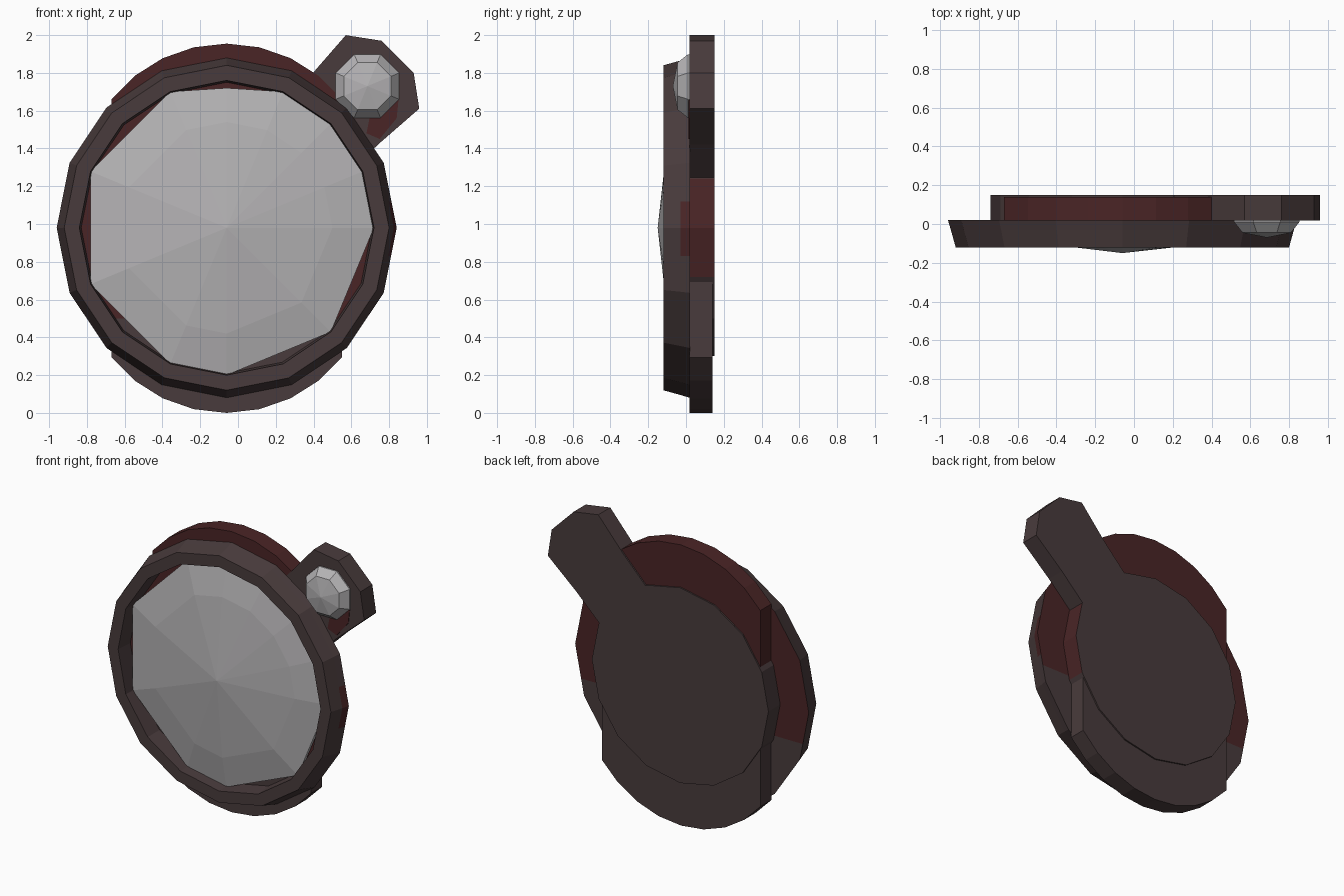
import bpy, bmesh, math
from mathutils import Vector

if "Cube" in bpy.data.objects:
    bpy.data.objects.remove(bpy.data.objects["Cube"])

CX, CZ = -0.06, 0.98          # centre of the round case


def mat(name, rgb):
    m = bpy.data.materials.new(name)
    m.diffuse_color = (*rgb, 1)
    m.use_nodes = True
    m.node_tree.nodes["Principled BSDF"].inputs["Base Color"].default_value = m.diffuse_color
    return m


BROWN = mat("dark_brown", (0.066, 0.044, 0.045))
RED = mat("dark_red", (0.068, 0.018, 0.019))
GLASS = mat("pale_grey", (0.46, 0.45, 0.46))


def polar(r, deg, cx=CX, cz=CZ):
    a = math.radians(deg)
    return (cx + r * math.cos(a), cz + r * math.sin(a))


def finish(name, bm, mats, rule=None, cuts=()):
    bmesh.ops.recalc_face_normals(bm, faces=bm.faces[:])
    for z in cuts:            # horizontal cuts so colours can change by height
        bmesh.ops.bisect_plane(bm, geom=bm.verts[:] + bm.edges[:] + bm.faces[:],
                               plane_co=(0, 0, z), plane_no=(0, 0, 1))
    bm.normal_update()
    if rule:
        for f in bm.faces:
            f.material_index = int(bool(rule(f.calc_center_median(), f.normal)))
    me = bpy.data.meshes.new(name)
    bm.to_mesh(me)
    bm.free()
    for m in mats:
        me.materials.append(m)
    ob = bpy.data.objects.new(name, me)
    bpy.context.collection.objects.link(ob)
    return ob


def loft(name, loops, mats, rule=None, cuts=(), tip=None):
    """Skin stacked (points, y) loops; close the start, and the end with a cap or a tip."""
    bm = bmesh.new()
    rows = [[bm.verts.new((x, y, z)) for x, z in pts] for pts, y in loops]
    n = len(rows[0])
    for a, b in zip(rows, rows[1:]):
        for i in range(n):
            j = (i + 1) % n
            bm.faces.new((a[i], a[j], b[j], b[i]))
    bm.faces.new(rows[0])
    if tip:
        t = bm.verts.new(tip)
        for i in range(n):
            bm.faces.new((rows[-1][i], rows[-1][(i + 1) % n], t))
    else:
        bm.faces.new(rows[-1])
    return finish(name, bm, mats, rule, cuts)


def circle(r, n=16, off=0, cx=CX, cz=CZ):
    return [polar(r, off + 360 * i / n, cx, cz) for i in range(n)]


# Case ring with recessed floor, red patches on right edge, back and floor
def ring_rule(c, n):
    side = n.x > 0.9 and c.y > -0.05 and 0.83 < c.z < 1.12 and c.x > 0.8
    back = n.y > 0.9 and c.z > 0.75
    floor = n.y < -0.9 and c.y > -0.05 and c.z > 0.5
    return side or back or floor


loft("case_ring", [(circle(0.90), 0.02), (circle(0.885), -0.03), (circle(0.86), -0.12),
                   (circle(0.78), -0.12), (circle(0.77), 0.0)],
     [BROWN, RED], ring_rule, cuts=(0.5, 0.75, 0.83, 1.12))

# Domed glass, with an uneven chipped outline
steps = [0, 1, 2, 3, 4, 5, 7, 9, 11, 12, 14]
edge = [polar(0.74 if s == 4 else 0.78, 22.5 * s) for s in steps]
mid = [polar(0.56, 22.5 * s) for s in steps]
loft("glass_dome", [(edge, -0.02), (edge, -0.045), (mid, -0.088)], [GLASS],
     tip=(CX, -0.15, CZ))

# Strap plate: straight sides with arched ends, red upper part
arc = [90 + 51.5 * k / 4 for k in range(-4, 5)]
outline = [polar(0.78, a, CX, 1.175) for a in arc] + \
          [polar(0.78, a + 180, CX, 0.78) for a in arc]
loft("strap_plate", [(outline, 0.14), (outline, 0.018)], [BROWN, RED],
     lambda c, n: c.z > 1.25, cuts=(1.25,))

# Back disc, red on its right edge
loft("back_disc", [(circle(0.68), 0.15), (circle(0.68), 0.02)], [BROWN, RED],
     lambda c, n: n.x > 0.9)

# Side lug pointing to the upper right
d, p = Vector((1, 1)).normalized(), Vector((-1, 1)).normalized()
half = [(0.45, 0.25), (0.877, 0.255), (1.167, 0.275), (1.28, 0.12)]
lug = [Vector((CX, CZ)) + d * a + p * b
       for a, b in half + [(a, -b) for a, b in reversed(half)]]
loft("lug", [(lug, 0.15), (lug, 0.018)], [BROWN])

# Red patch on the lug front
patch = [(0.85, 1.66), (0.84, 1.56), (0.75, 1.45), (0.68, 1.48), (0.70, 1.58)]
loft("lug_patch", [(patch, 0.02), (patch, 0.014)], [RED])

# Faceted gem button
gem = lambda r: circle(r, 8, 22.5, 0.685, 1.73)
loft("gem_button", [(gem(0.182), 0.03), (gem(0.182), 0.01), (gem(0.135), -0.045)], [GLASS],
     tip=(0.685, -0.07, 1.73))
